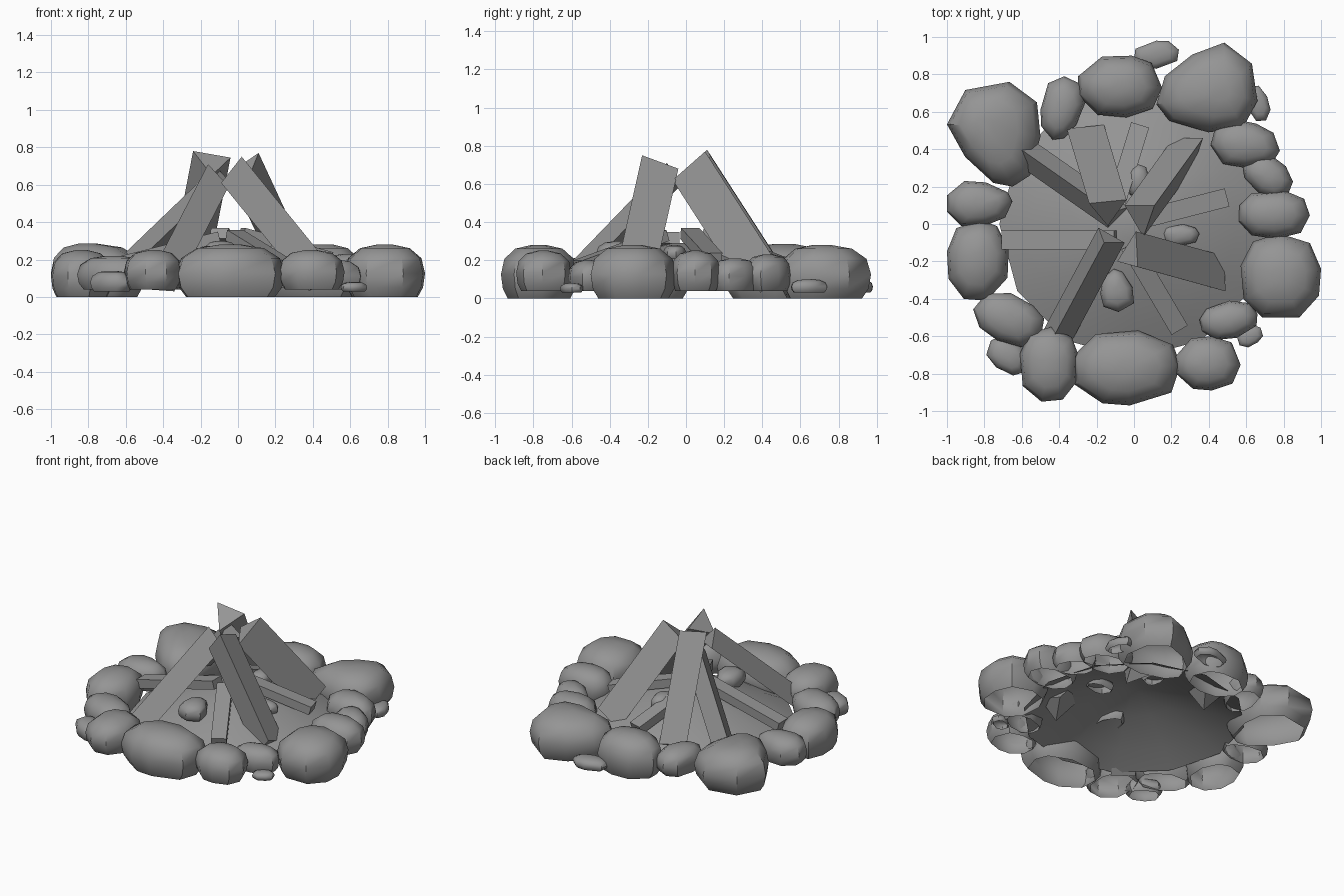
import bpy, bmesh, math, random
from mathutils import Vector, Matrix

random.seed(4)
if "Cube" in bpy.data.objects:
    bpy.data.objects.remove(bpy.data.objects["Cube"])

grey = bpy.data.materials.new("plain_grey")
grey.use_nodes = True
colour = (0.3, 0.3, 0.3, 1)
grey.diffuse_color = colour
grey.node_tree.nodes["Principled BSDF"].inputs["Base Color"].default_value = colour


def finish(name, bm, smooth=None):
    bmesh.ops.recalc_face_normals(bm, faces=bm.faces)
    mesh = bpy.data.meshes.new(name)
    bm.to_mesh(mesh)
    bm.free()
    mesh.materials.append(grey)
    obj = bpy.data.objects.new(name, mesh)
    bpy.context.collection.objects.link(obj)
    if smooth:
        bpy.ops.object.select_all(action='DESELECT')
        obj.select_set(True)
        bpy.context.view_layer.objects.active = obj
        bpy.ops.object.shade_smooth_by_angle(angle=math.radians(smooth))


def shell(rings):
    """Skin a stack of equal point rings, closed on top and open underneath."""
    bm = bmesh.new()
    loops = [[bm.verts.new(p) for p in ring] for ring in rings]
    n = len(loops[0])
    for low, high in zip(loops, loops[1:]):
        for i in range(n):
            j = (i + 1) % n
            bm.faces.new((low[i], low[j], high[j], high[i]))
    bm.faces.new(loops[-1])
    return bm


def stone(name, x0, x1, y0, y1, turn, taper, base, top, lean=(0, 0), sides=9):
    """Boulder fitted to a footprint, its long axis turned, one end narrowed, peak leaning."""
    spin = Matrix.Rotation(math.radians(turn), 2)
    outline = []
    for i in range(sides):
        a = math.tau * (i + random.uniform(-0.18, 0.18)) / sides
        c, s = math.cos(a), math.sin(a)
        k = (abs(c) ** 2.4 + abs(s) ** 2.4) ** (-1 / 2.4)
        outline.append(spin @ Vector((1.4 * c * k, s * k * (1 - taper * c))))

    # fit the outline to the footprint
    def fit(values, low, high):
        a, b = min(values), max(values)
        return [low + (v - a) / (b - a) * (high - low) for v in values]

    xs = fit([p.x for p in outline], x0, x1)
    ys = fit([p.y for p in outline], y0, y1)
    cx, cy = sum(xs) / sides, sum(ys) / sides
    profile = [(0.82, 0), (0.95, 0.18), (1, 0.45), (0.91, 0.74), (0.62, 0.93), (0.2, 1)]
    rings = [[(cx + (x - cx) * r + lean[0] * (1 - r) * (h > 0.5),
               cy + (y - cy) * r + lean[1] * (1 - r) * (h > 0.5),
               base + (top - base) * h)
              for x, y in zip(xs, ys)] for r, h in profile]
    finish(name, shell(rings), 42)


# Earth mound, hollow underneath
finish("earth_mound", shell(
    [[(r * math.cos(a), r * math.sin(a), z)
      for a in (math.tau * i / 12 for i in range(12))]
     for r, z in [(0.72, 0.05), (0.56, 0.13), (0.3, 0.23), (0.08, 0.29)]]), 40)

# Large stones: footprint in x and y, turn, taper, height, lean of the peak
large = [
    (-1, -0.5, 0.2, 0.76, -75, 0.35, 0.285, (-0.1, 0.06)),
    (-1, -0.67, -0.41, 0.02, 90, 0, 0.25, (0, 0)),
    (-0.33, 0.25, -0.97, -0.57, 0, 0, 0.28, (0, 0)),
    (0.57, 1, -0.5, -0.05, 90, 0, 0.28, (0, 0)),
    (0.12, 0.66, 0.49, 0.97, 190, 0.35, 0.28, (0.08, 0)),
    (-0.3, 0.15, 0.57, 0.9, 0, 0, 0.27, (0, 0)),
]
for i, (*shape, top, lean) in enumerate(large):
    stone(f"large_stone_{i + 1}", *shape, 0, top, lean)

# Medium stones filling the ring
medium = [
    (-1, -0.65, -0.01, 0.23, 0, 0.2, 0.22),
    (-0.86, -0.48, -0.66, -0.37, -35, 0, 0.22),
    (-0.61, -0.3, -0.95, -0.55, 90, 0, 0.25),
    (0.22, 0.57, -0.89, -0.6, 0, 0, 0.25),
    (0.35, 0.66, -0.62, -0.41, 15, 0, 0.2),
    (0.56, 0.94, -0.08, 0.18, 0, 0, 0.25),
    (0.58, 0.85, 0.13, 0.38, -40, 0, 0.21),
    (0.41, 0.78, 0.3, 0.56, -10, 0.15, 0.23),
    (-0.5, -0.26, 0.45, 0.79, -110, 0.2, 0.21),
]
for i, (*shape, top) in enumerate(medium):
    stone(f"medium_stone_{i + 1}", *shape, 0.04, top)

# Small stones tucked around the outside
small = [
    (-0.79, -0.56, -0.81, -0.6, -45, 0, 0.14),
    (0.55, 0.69, -0.66, -0.54, 40, 0, 0.08),
    (0.6, 0.73, 0.55, 0.74, -60, 0, 0.1),
    (0, 0.24, 0.83, 0.98, 10, 0, 0.1),
]
for i, (*shape, top) in enumerate(small):
    stone(f"small_stone_{i + 1}", *shape, 0.03, top, sides=8)

# Pebbles lying on the mound
pebbles = [
    (-0.18, 0, -0.47, -0.24, 100, 0.25, 0.19, 0.3),
    (0.14, 0.35, -0.12, 0, 0, 0.1, 0.2, 0.28),
    (-0.04, 0.09, 0.14, 0.32, 90, 0.1, 0.22, 0.32),
]
for i, shape in enumerate(pebbles):
    stone(f"pebble_{i + 1}", *shape, sides=8)


def bar(name, end, run):
    """Solid bar: an end polygon carried along a run vector."""
    run = Vector(run)
    bm = shell([[Vector(p) + run for p in end], end])
    bm.verts.ensure_lookup_table()
    bm.faces.new(bm.verts[:len(end)])
    finish(name, bm)


# Split logs leaning together: top triangle and run to the foot
logs = {
    "front_right_log": ([(-0.19, -0.02, 0.6), (-0.16, -0.1, 0.71), (-0.05, -0.1, 0.59)],
                        (-0.29, -0.54, -0.56)),
    "left_log": ([(0.02, -0.23, 0.75), (0.01, -0.04, 0.68), (-0.09, -0.2, 0.61)],
                 (0.47, -0.13, -0.58)),
    "back_left_log": ([(0.11, 0.1, 0.77), (-0.05, 0.1, 0.66), (0.05, -0.07, 0.62)],
                      (0.26, 0.36, -0.56)),
    "back_log": ([(-0.24, 0.11, 0.78), (-0.04, 0.13, 0.745), (-0.14, -0.01, 0.65)],
                 (-0.12, 0.4, -0.62)),
    "right_log": ([(-0.12, 0.06, 0.7), (-0.03, 0.09, 0.6), (-0.14, -0.02, 0.57)],
                  (-0.5, 0.35, -0.48)),
}
for name, (end, run) in logs.items():
    bar(name, end, run)


# Kindling sticks sloping down the mound
def stick(name, start, foot, width=0.1, thick=0.06):
    a, b = Vector(start), Vector(foot)
    run = b - a
    side = run.cross(Vector((0, 0, 1))).normalized() * width / 2
    up = side.cross(run).normalized() * thick / 2
    bar(name, [a + side + up, a - side + up, a - side - up, a + side - up], run)


stick("right_stick", (-0.1, -0.085, 0.32), (-0.7, -0.085, 0.17))
stick("left_stick", (0.02, 0.02, 0.34), (0.49, 0.14, 0.21))
stick("front_stick", (-0.02, -0.12, 0.33), (0.24, -0.56, 0.17))
stick("back_stick", (-0.1, 0.1, 0.34), (0.03, 0.52, 0.18))
